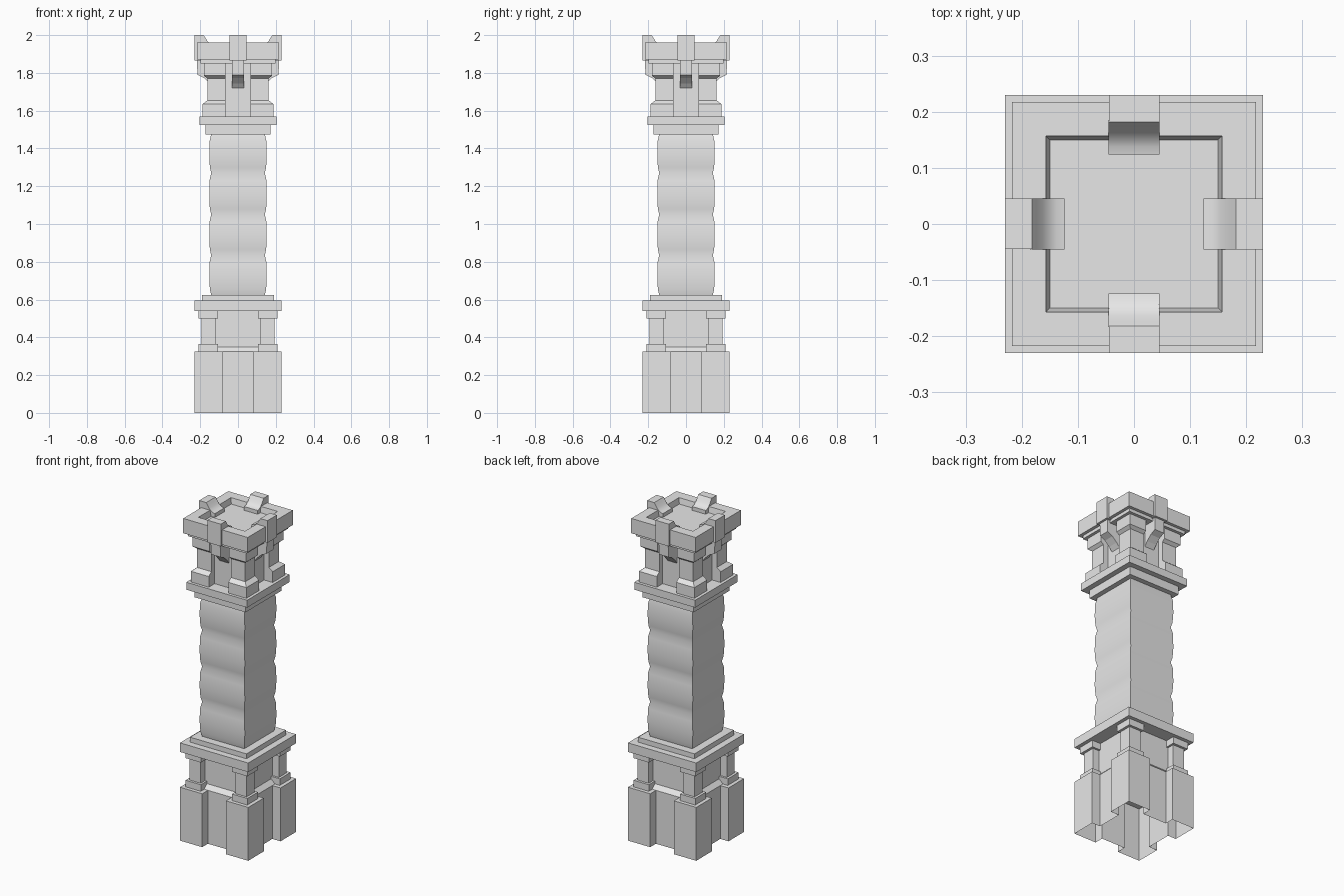
import bpy, bmesh, math
from mathutils import Matrix

cube = bpy.data.objects.get("Cube")
if cube:
    bpy.data.objects.remove(cube, do_unlink=True)

STONE = (0.8, 0.8, 0.8, 1.0)
stone = bpy.data.materials.new("grey_stone")
stone.diffuse_color = STONE
stone.use_nodes = True
for node in stone.node_tree.nodes:
    if node.type == "BSDF_PRINCIPLED":
        node.inputs["Base Color"].default_value = STONE


def finish(name, bm, sides=1, smooth=False):
    """Repeat the part around the tower and turn it into an object."""
    original = bm.verts[:] + bm.edges[:] + bm.faces[:]
    for i in range(1, sides):
        copy = bmesh.ops.duplicate(bm, geom=original)["geom"]
        verts = [g for g in copy if isinstance(g, bmesh.types.BMVert)]
        bmesh.ops.rotate(bm, verts=verts, matrix=Matrix.Rotation(i * math.pi / 2, 3, "Z"))
    bmesh.ops.recalc_face_normals(bm, faces=bm.faces)
    mesh = bpy.data.meshes.new(name)
    bm.to_mesh(mesh)
    bm.free()
    mesh.materials.append(stone)
    if smooth:
        mesh.shade_smooth()
        mesh.set_sharp_from_angle(angle=math.radians(32))
    obj = bpy.data.objects.new(name, mesh)
    bpy.context.collection.objects.link(obj)
    return obj


def loft(name, rings, sides=1, smooth=False, bottom=True):
    """Skin a list of matching rings, capped at the ends."""
    bm = bmesh.new()
    loops = [[bm.verts.new(p) for p in ring] for ring in rings]
    n = len(loops[0])
    for low, high in zip(loops, loops[1:]):
        for i in range(n):
            j = (i + 1) % n
            bm.faces.new((low[i], low[j], high[j], high[i]))
    if bottom:
        bm.faces.new(loops[0][::-1])
    bm.faces.new(loops[-1])
    return finish(name, bm, sides, smooth)


def square(lo, hi, z):
    return [(lo, lo, z), (hi, lo, z), (hi, hi, z), (lo, hi, z)]


def tier(name, profile, smooth=False):
    """Centred square moulding from (half width, height) pairs."""
    return loft(name, [square(-h, h, z) for h, z in profile], smooth=smooth)


def corner_posts(name, profile):
    """Four corner posts from (inner, outer, height) triples."""
    return loft(name, [square(*level) for level in profile], sides=4)


def brackets(name, half, profile, smooth=False):
    """Four side brackets from an (outward, height) outline."""
    rings = [[(x, y, z) for x, z in profile] for y in (-half, half)]
    return loft(name, rings, sides=4, smooth=smooth)


# Plinth: notched plan with four heavy corners, hollow underneath
edge, notch, gap = 0.23, 0.175, 0.08
quarter = [(notch, gap), (edge, gap), (edge, edge), (gap, edge), (gap, notch)]
plan = []
for turn in range(4):
    plan += quarter
    quarter = [(-y, x) for x, y in quarter]
loft("plinth", [[(x, y, z) for x, y in plan] for z in (0, 0.325)], bottom=False)

# Pedestal with sloped foot and corner columns
tier("pedestal_core", [(notch, 0.325), (0.15, 0.35), (0.15, 0.54)])
corner_posts("pedestal_column_feet", [(0.105, 0.208, 0.325), (0.105, 0.208, 0.365)])
corner_posts("pedestal_columns", [(0.117, 0.193, 0.365), (0.117, 0.193, 0.505)])
corner_posts("pedestal_column_caps", [(0.105, 0.208, 0.5), (0.105, 0.208, 0.54)])
tier("pedestal_cornice", [(0.23, 0.54), (0.23, 0.595), (0.19, 0.595), (0.19, 0.625)])

# Shaft of four softly bulging stone courses
joints = [0.625, 0.835, 1.05, 1.27, 1.475]
shaft = []
for low, high in zip(joints, joints[1:]):
    shaft += [(0.142, low), (0.149, low + 0.03), (0.152, low + 0.09), (0.151, high - 0.04)]
tier("shaft", shaft + [(0.142, joints[-1])], smooth=True)

# Collar above the shaft
tier("shaft_collar", [(0.172, 1.475), (0.172, 1.525), (0.205, 1.525), (0.205, 1.57)])

# Head: recessed core with stepped corner posts
tier("head_core", [(0.13, 1.57), (0.13, 1.85)])
inner = 0.066
corner_posts("head_posts", [(inner, h, z) for h, z in (
    (0.187, 1.57), (0.187, 1.635), (0.162, 1.655), (0.162, 1.77),
    (0.18, 1.785), (0.18, 1.85))])

# Parapet with a sunken roof
tier("parapet", [(0.198, 1.85), (0.198, 1.87), (0.217, 1.87), (0.217, 1.96),
                 (0.157, 1.96), (0.15, 1.925)])

# Curved merlons over the parapet and the corbels carrying them
brackets("merlons", 0.045, [
    (0.23, 1.865), (0.23, 2.0), (0.182, 2.0), (0.174, 1.988), (0.163, 1.97),
    (0.15, 1.957), (0.138, 1.951), (0.124, 1.948), (0.124, 1.92), (0.19, 1.865)],
    smooth=True)
brackets("corbels", 0.032, [
    (0.217, 1.87), (0.12, 1.87), (0.12, 1.715), (0.13, 1.72),
    (0.15, 1.745), (0.18, 1.773), (0.215, 1.79)])
